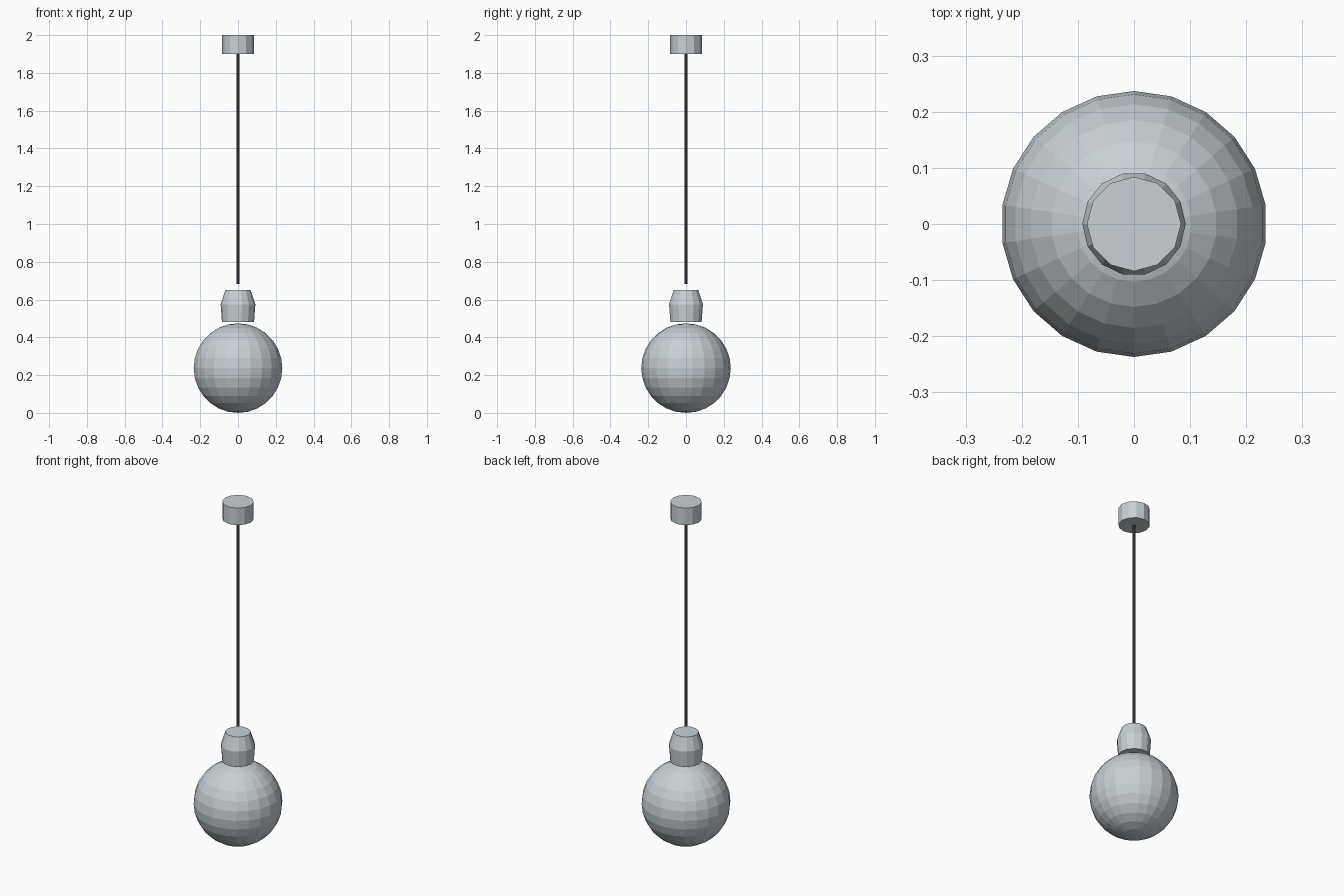
import bpy
import bmesh
from math import cos, sin, tau

default = bpy.data.objects.get("Cube")
if default:
    bpy.data.objects.remove(default, do_unlink=True)


def make_material(name, rgb):
    mat = bpy.data.materials.new(name)
    mat.use_nodes = True
    mat.diffuse_color = (*rgb, 1)
    mat.node_tree.nodes["Principled BSDF"].inputs["Base Color"].default_value = (*rgb, 1)
    return mat


pale_grey = make_material("pale_grey", (0.58, 0.63, 0.66))
dark_grey = make_material("dark_grey", (0.08, 0.08, 0.10))


def finish(name, bm, mat):
    bmesh.ops.recalc_face_normals(bm, faces=bm.faces)
    mesh = bpy.data.meshes.new(name)
    bm.to_mesh(mesh)
    bm.free()
    mesh.materials.append(mat)
    obj = bpy.data.objects.new(name, mesh)
    bpy.context.collection.objects.link(obj)
    return obj


def lathe(name, profile, sides, mat):
    """Spin (radius, height) pairs around z and cap both ends."""
    bm = bmesh.new()
    rings = [[bm.verts.new((r * cos(tau * i / sides), r * sin(tau * i / sides), z))
              for i in range(sides)] for r, z in profile]
    for low, high in zip(rings, rings[1:]):
        for i in range(sides):
            j = (i + 1) % sides
            bm.faces.new((low[i], low[j], high[j], high[i]))
    bm.faces.new(rings[0][::-1])
    bm.faces.new(rings[-1])
    return finish(name, bm, mat)


# Glass globe
RADIUS = 0.237
bm = bmesh.new()
bmesh.ops.create_uvsphere(bm, u_segments=22, v_segments=14, radius=RADIUS)
bmesh.ops.translate(bm, verts=bm.verts, vec=(0, 0, RADIUS))
finish("globe", bm, pale_grey)

# Lamp holder, hanging cord and ceiling mount
lathe("lamp_holder", [(0.085, 0.482), (0.092, 0.575), (0.067, 0.65)], 14, pale_grey)
lathe("cord", [(0.008, 0.683), (0.008, 1.9)], 8, dark_grey)
lathe("ceiling_mount", [(0.084, 1.9), (0.084, 2.0)], 12, pale_grey)
